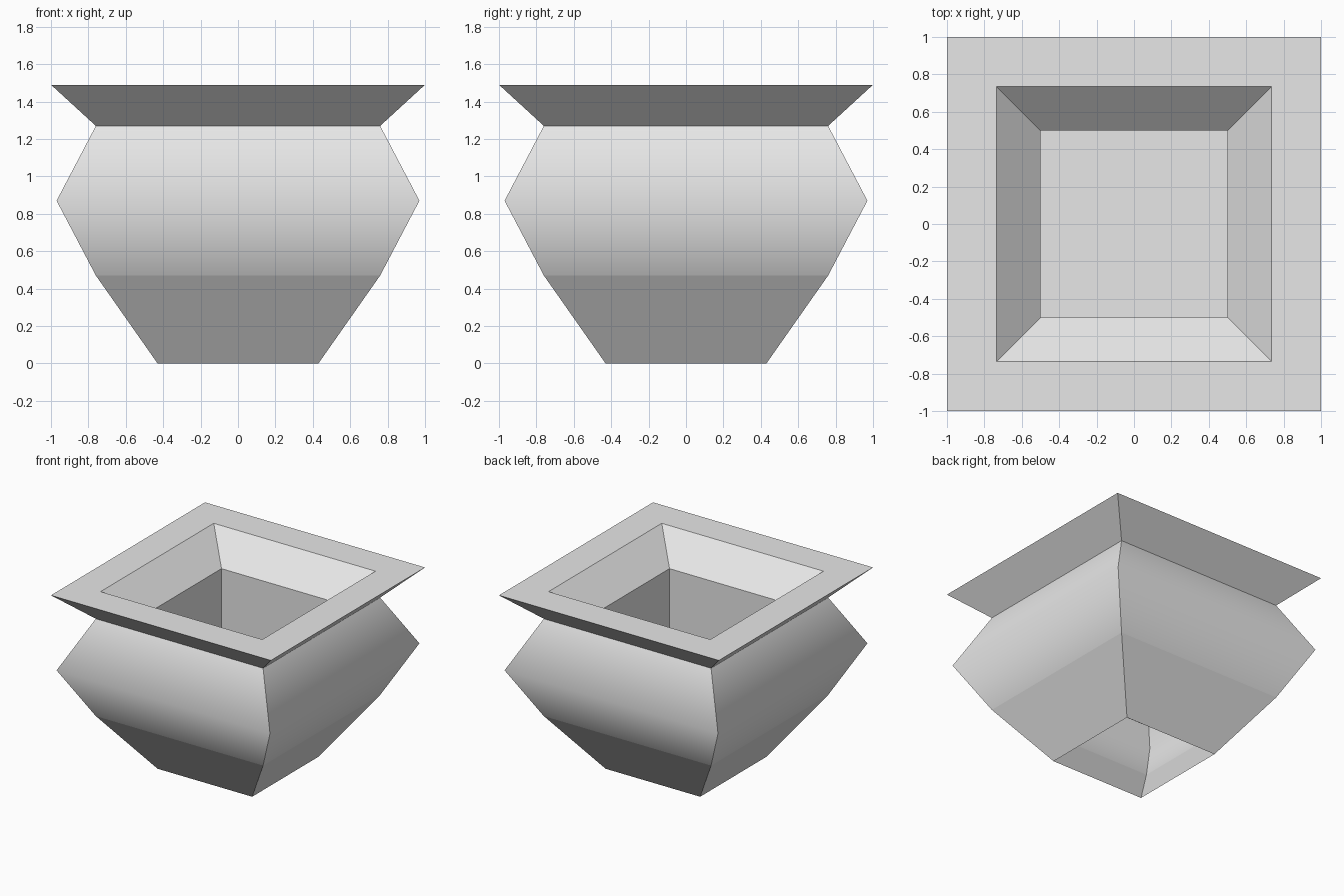
import bpy
import bmesh

cube = bpy.data.objects.get("Cube")
if cube:
    bpy.data.objects.remove(cube, do_unlink=True)

# One plain grey for the whole planter
grey = bpy.data.materials.new("light_grey")
grey.use_nodes = True
colour = (0.8, 0.8, 0.8, 1.0)
grey.diffuse_color = colour
grey.node_tree.nodes["Principled BSDF"].inputs["Base Color"].default_value = colour


def square_loft(name, profile, smooth_bands=(), close_end=False):
    """Skin square rings given as (half width, height); corners stay sharp."""
    bm = bmesh.new()
    rings = []
    for r, z in profile:
        corners = [(-r, -r), (r, -r), (r, r), (-r, r)]
        rings.append([bm.verts.new((x, y, z)) for x, y in corners])
    for band, (low, high) in enumerate(zip(rings, rings[1:])):
        for i in range(4):
            j = (i + 1) % 4
            face = bm.faces.new((low[i], low[j], high[j], high[i]))
            face.smooth = band in smooth_bands
        for i in range(4):
            bm.edges.get((low[i], high[i])).smooth = False
    if close_end:
        bm.faces.new(rings[-1])
    mesh = bpy.data.meshes.new(name)
    bm.to_mesh(mesh)
    bm.free()
    mesh.materials.append(grey)
    obj = bpy.data.objects.new(name, mesh)
    bpy.context.collection.objects.link(obj)
    return obj


# Open-bottomed shell: flat tapered foot, softly shaded belly
square_loft("planter_body",
            [(0.43, 0), (0.76, 0.47), (0.97, 0.87), (0.76, 1.27)],
            smooth_bands=(1, 2))

# Flared rim with a flat top
square_loft("flared_rim", [(0.76, 1.27), (1.0, 1.49), (0.735, 1.49)])

# Inner basin: sloping lip, straight walls and a floor
square_loft("inner_basin",
            [(0.735, 1.49), (0.5, 1.27), (0.5, 0.7)],
            close_end=True)
